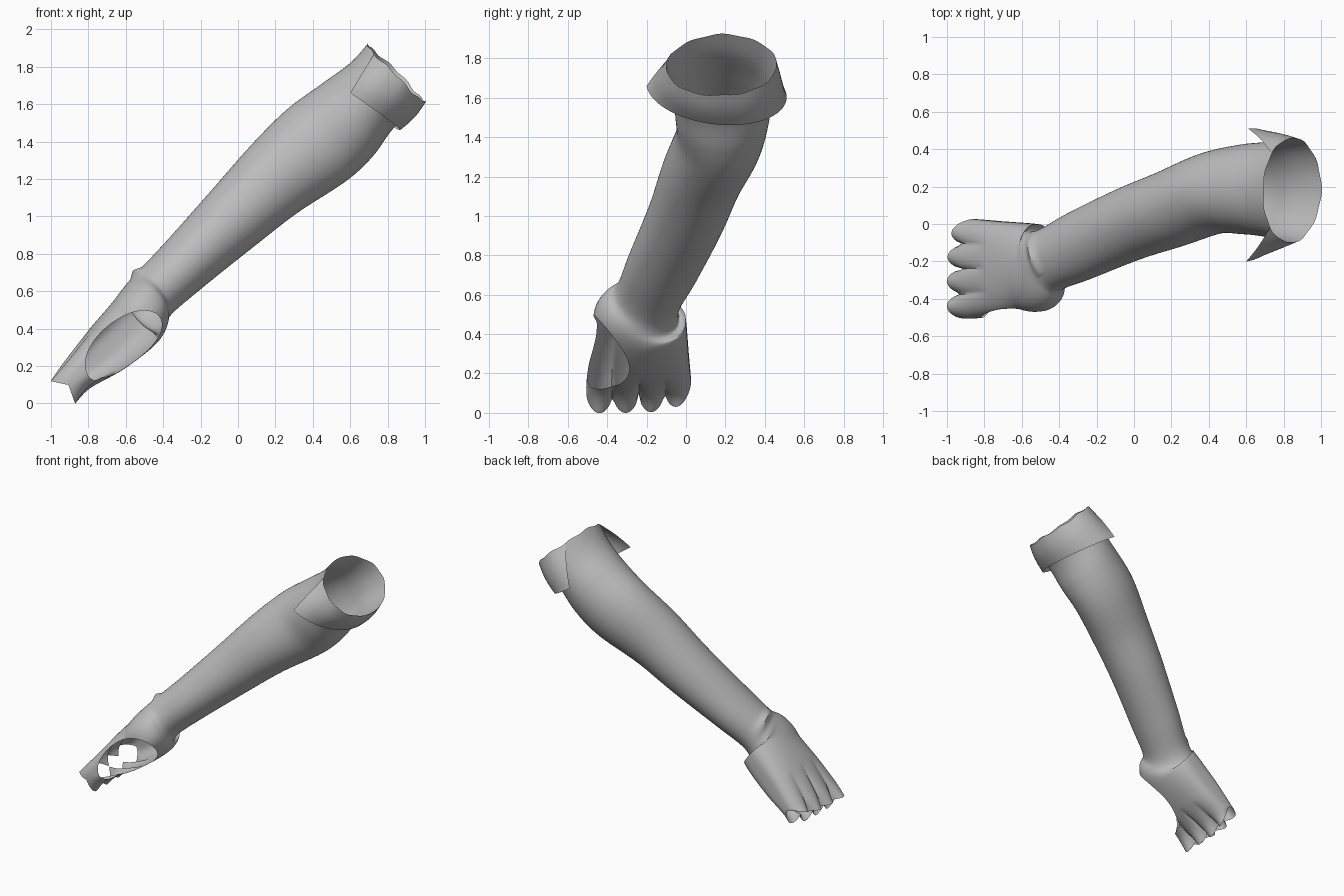
import bpy, bmesh
from math import sin, cos, pi, exp, radians
from mathutils import Vector

cube = bpy.data.objects.get("Cube")
if cube:
    bpy.data.objects.remove(cube)

grey = bpy.data.materials.new("grey fabric")
grey.use_nodes = True
colour = (0.5, 0.5, 0.5, 1)
grey.diffuse_color = colour
grey.node_tree.nodes["Principled BSDF"].inputs["Base Color"].default_value = colour

SIDES, STEPS = 128, 10

# Sections from fingers to elbow: upper x, z, lower x, z, middle y, half width,
# and shape (0 round sleeve, 1 flat hand, 2 split into fingers)
SECTIONS = [
    (-1.0, .12, -.87, .0, -.24, .265, 2),
    (-.94, .21, -.79, .08, -.24, .265, 1.3),
    (-.8, .39, -.63, .17, -.235, .25, 1),
    (-.68, .53, -.48, .28, -.23, .235, .7),
    (-.61, .62, -.405, .36, -.235, .23, .3),
    (-.54, .7, -.37, .46, -.195, .175, 0),
    (-.38, .87, -.2, .61, -.117, .187, 0),
    (-.15, 1.13, .1, .85, 0, .198, 0),
    (.07, 1.38, .32, 1.02, .08, .208, 0),
    (.26, 1.57, .58, 1.19, .165, .22, 0),
    (.45, 1.71, .72, 1.32, .185, .24, 0),
    (.6, 1.82, .84, 1.48, .185, .255, 0),
    (.69, 1.92, 1.0, 1.61, .18, .28, 0),
]


def section(t):
    """Smoothly interpolated section at position t along the list."""
    last = len(SECTIONS) - 1
    i = min(int(t), last - 1)
    f = t - i
    a, b, c, d = (SECTIONS[min(max(j, 0), last)] for j in range(i - 1, i + 3))
    return [q + f / 2 * (r - p + f * (2 * p - 5 * q + 4 * r - s + f * (3 * (q - r) + s - p)))
            for p, q, r, s in zip(a, b, c, d)]


def middle(t):
    xu, zu, xl, zl, y = section(t)[:5]
    return Vector(((xu + xl) / 2, y, (zu + zl) / 2))


def sleeve_point(t, angle):
    xu, zu, xl, zl, y, half, shape = section(t)
    end = len(SECTIONS) - 1
    along = (middle(min(t + .3, end)) - middle(max(t - .3, 0))).normalized()
    up = Vector(((xu - xl) / 2, 0, (zu - zl) / 2))
    side = up.cross(along).normalized() * half
    flat = min(max(shape, 0), 1)
    split = min(max(shape - 1, 0), 1)
    across, rise = cos(angle), sin(angle)
    height = abs(rise) ** (1 - .45 * flat)
    # four finger lobes
    lobe = abs(sin(2 * pi * (1 - across))) ** .5
    height += split * (max(lobe, .03) - height)
    # fold across the back of the wrist
    fold = exp(-((t - 5) / .13) ** 2) * max(0, sin(angle + .5)) ** 2 if across > -.5 else 0
    height *= 1 + .17 * fold
    point = middle(t) + side * across + up * (height if rise >= 0 else -height)
    point += along * split * (.05 * (1 - lobe) + .07 * max(0, across) ** 2)
    # uneven elbow hem
    hem = max(0, t - end + 1)
    return point + along * hem * .008 * sin(7 * angle) * sin(3 * angle)


def loft(name, rows, closed):
    """Object made by joining rows of points with quads."""
    bm = bmesh.new()
    grid = [[bm.verts.new(p) for p in row] for row in rows]
    count = len(rows[0])
    for a, b in zip(grid, grid[1:]):
        for j in range(count if closed else count - 1):
            k = (j + 1) % count
            bm.faces.new((a[j], a[k], b[k], b[j]))
    bmesh.ops.recalc_face_normals(bm, faces=bm.faces)
    mesh = bpy.data.meshes.new(name)
    bm.to_mesh(mesh)
    bm.free()
    mesh.materials.append(grey)
    obj = bpy.data.objects.new(name, mesh)
    bpy.context.collection.objects.link(obj)
    bpy.ops.object.select_all(action='DESELECT')
    obj.select_set(True)
    bpy.context.view_layer.objects.active = obj
    bpy.ops.object.shade_smooth_by_angle(angle=radians(50))
    return obj


# Sleeve and fingerless hand in one tube
rows = [[sleeve_point(i / STEPS, 2 * pi * j / SIDES) for j in range(SIDES)]
        for i in range((len(SECTIONS) - 1) * STEPS + 1)]
sleeve = loft("sleeve_and_hand", rows, True)


def thumb_field(p):
    """Negative inside the rounded thumb opening."""
    x, y, z = p.x + .6, p.y + .5, p.z - .3
    long, short = .77 * x + .63 * z, .77 * z - .63 * x
    return (long / .25) ** 2 + (short / .15) ** 2 + (y / .26) ** 2 - 1


def crossing(a, b):
    for _ in range(16):
        m = (a + b) / 2
        if thumb_field(m) < 0:
            a = m
        else:
            b = m
    return b


# Thumb opening, with its border pulled onto a clean outline
bm = bmesh.new()
bm.from_mesh(sleeve.data)
inside = {v for v in bm.verts if thumb_field(v.co) < 0}
bmesh.ops.delete(bm, geom=[f for f in bm.faces if all(v in inside for v in f.verts)],
                 context='FACES')
moves = {}
for v in bm.verts:
    if thumb_field(v.co) < 0:
        outer = [n.co for f in v.link_faces for n in f.verts if thumb_field(n.co) >= 0]
        if outer:
            moves[v] = crossing(v.co.copy(), min(outer, key=lambda c: (c - v.co).length).copy())
for v, co in moves.items():
    v.co = co
bm.to_mesh(sleeve.data)
bm.free()

# Turned-back cuff, open on the upper side
centre, depth = Vector((.605, .155, 1.64)), Vector((.262, .03, -.178))
wing = Vector((.005, .355, -.02))
top = len(SECTIONS) - 1
rows = []
for i in range(9):
    f = i / 8
    row = []
    for j in range(65):
        u = j / 64
        rim = sleeve_point(top, radians(45 - 270 * u))
        edge = centre + wing * cos(pi * u) + depth * sin(pi * u)
        out = (wing * cos(pi * u) + depth * sin(pi * u)).normalized()
        row.append(rim.lerp(edge, f) + out * .012 * sin(pi * f))
    rows.append(row)
loft("turned_cuff", rows, False)
